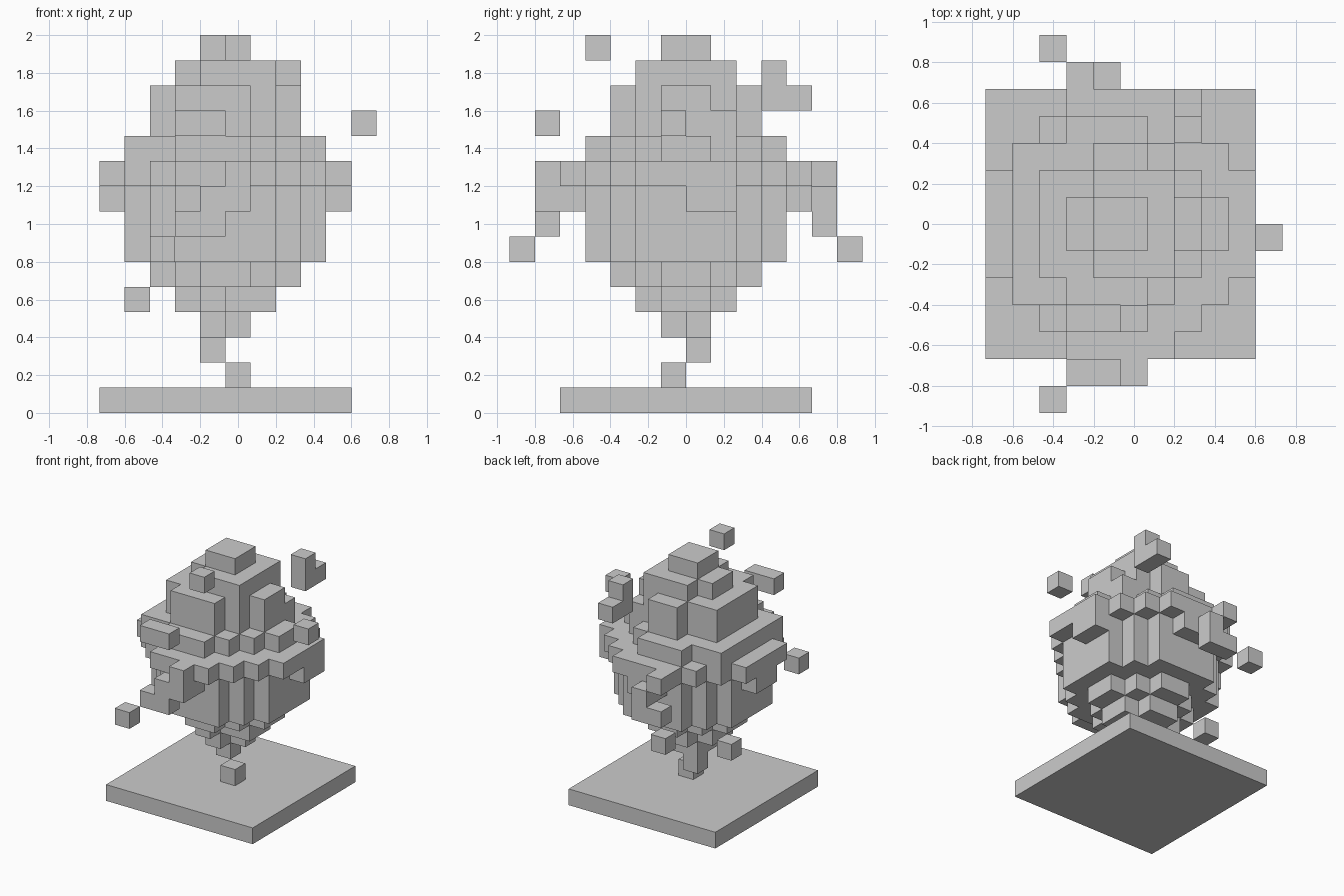
import bpy, bmesh
from mathutils import Vector

if "Cube" in bpy.data.objects:
    bpy.data.objects.remove(bpy.data.objects["Cube"])

S = 2 / 15                                  # size of one block
ORIGIN = Vector((-5.5, -7.0, 0.0))          # grid corner, in blocks

# the six sides of a block: direction and its corners
SIDES = [
    ((1, 0, 0), ((1, 0, 0), (1, 1, 0), (1, 1, 1), (1, 0, 1))),
    ((-1, 0, 0), ((0, 0, 0), (0, 0, 1), (0, 1, 1), (0, 1, 0))),
    ((0, 1, 0), ((0, 1, 0), (0, 1, 1), (1, 1, 1), (1, 1, 0))),
    ((0, -1, 0), ((0, 0, 0), (1, 0, 0), (1, 0, 1), (0, 0, 1))),
    ((0, 0, 1), ((0, 0, 1), (1, 0, 1), (1, 1, 1), (0, 1, 1))),
    ((0, 0, -1), ((0, 0, 0), (0, 1, 0), (1, 1, 0), (1, 0, 0))),
]


def blocks(name, cells):
    """Skin a set of grid cells with only their exposed faces."""
    bm = bmesh.new()
    verts = {}

    def vert(p):
        if p not in verts:
            verts[p] = bm.verts.new((Vector(p) + ORIGIN) * S)
        return verts[p]

    for c in sorted(cells):
        for d, corners in SIDES:
            if tuple(a + b for a, b in zip(c, d)) in cells:
                continue
            bm.faces.new([vert(tuple(a + b for a, b in zip(c, q))) for q in corners])
    bmesh.ops.dissolve_limit(bm, angle_limit=0.01, verts=bm.verts, edges=bm.edges)
    me = bpy.data.meshes.new(name)
    bm.to_mesh(me)
    bm.free()
    ob = bpy.data.objects.new(name, me)
    bpy.context.collection.objects.link(ob)
    return ob


# flat square base
bpy.ops.mesh.primitive_cube_add(size=1, location=(-S / 2, 0, S / 2))
base = bpy.context.object
base.name = "base"
base.scale = (10 * S, 10 * S, S)

# stepped body: level -> (first column, half depth of each column)
LEVELS = {
    3: (4, "11"), 4: (3, "1221"), 5: (2, "123321"),
    6: (1, "23444432"), 7: (1, "23444432"),
    8: (0, "1234554321"), 9: (0, "2345555432"),
    10: (1, "33444321"), 11: (2, "223321"), 12: (2, "223321"),
    13: (3, "1222"), 14: (4, "11"),
}
body = {(i0 + n, j, k)
        for k, (i0, row) in LEVELS.items()
        for n, h in enumerate(row)
        for j in range(7 - int(h), 7 + int(h))}
# chips missing from and added to the regular steps
body -= {(5, 6, 3), (5, 5, 4), (9, 6, 8)}
body |= {(9, 8, 8), (3, 4, 11), (3, 4, 12), (7, 8, 11)}
blocks("body", body)

# stepped arms on the front and back
blocks("front_arm", {(5, 1, 9), (5, 1, 8), (4, 1, 8), (4, 1, 7), (3, 1, 7)})
blocks("back_arm", {(4, 12, 8), (4, 12, 7), (3, 12, 7)})

# loose blocks floating around the body
LOOSE = {
    "back_upper_block": {(3, 12, 9)},
    "front_hand_block": {(2, 0, 6)},
    "back_hand_block": {(2, 13, 6)},
    "lower_drop": {(5, 6, 1)},
    "upper_drop": {(4, 7, 2)},
    "left_block": {(1, 8, 4)},
    "right_block": {(10, 6, 11)},
    "top_block": {(5, 3, 14)},
    "front_bar": {(3, 1, 11), (4, 1, 11)},
    "corner_piece": {(7, 10, 13), (7, 10, 12), (7, 11, 12)},
}
for name, cells in LOOSE.items():
    blocks(name, cells)
